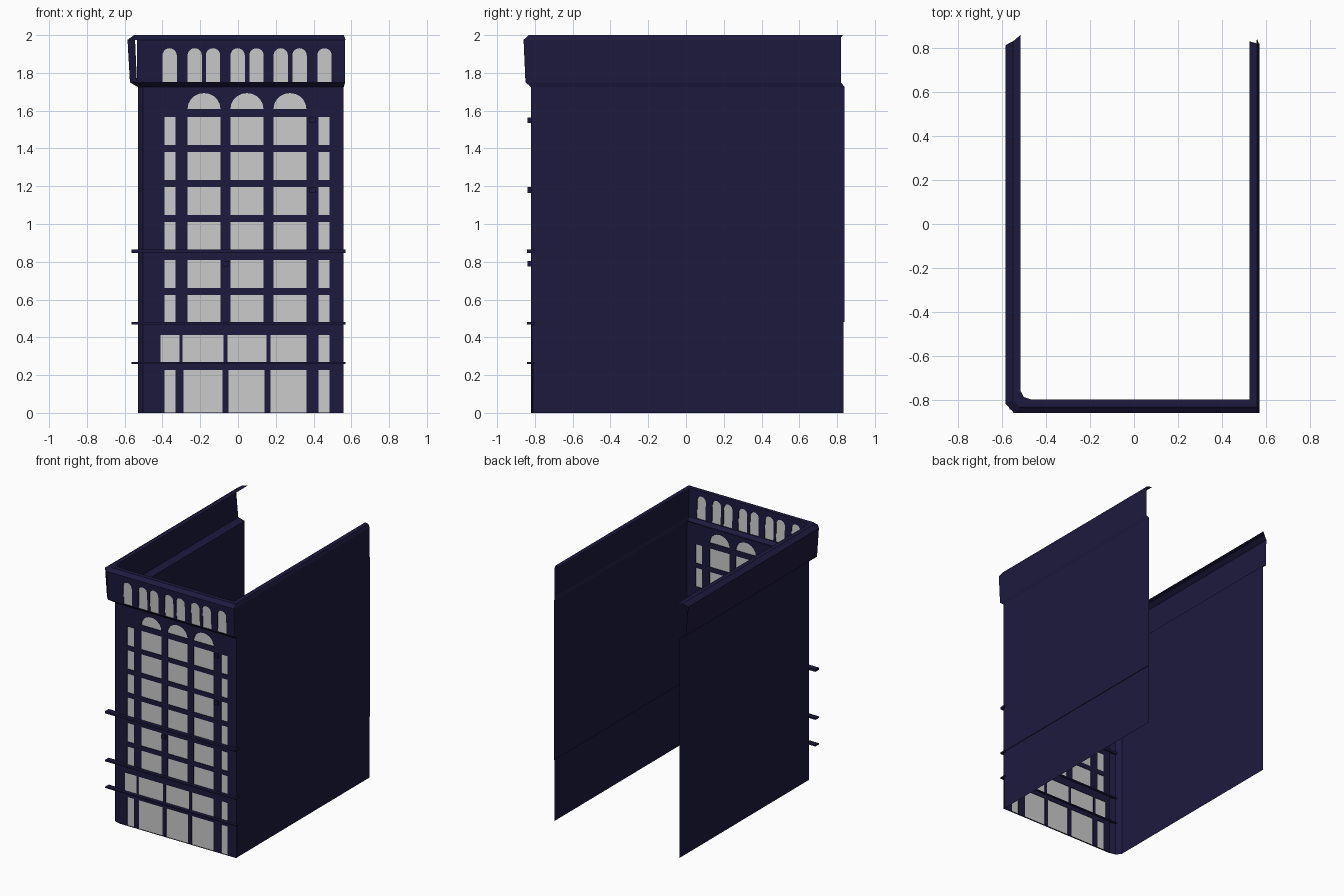
import bpy, bmesh, math

if "Cube" in bpy.data.objects:
    bpy.data.objects.remove(bpy.data.objects["Cube"])

navy = bpy.data.materials.new("navy_masonry")
navy.diffuse_color = (0.012, 0.010, 0.048, 1)
navy.use_nodes = True
navy.node_tree.nodes["Principled BSDF"].inputs["Base Color"].default_value = navy.diffuse_color


def mesh_object(name, bm, mat=None):
    me = bpy.data.meshes.new(name)
    bm.to_mesh(me)
    bm.free()
    ob = bpy.data.objects.new(name, me)
    bpy.context.collection.objects.link(ob)
    if mat:
        me.materials.append(mat)
    return ob


def box(name, x0, x1, y0, y1, z0, z1):
    bm = bmesh.new()
    bmesh.ops.create_cube(bm, size=1)
    for v in bm.verts:
        v.co = ((x0 + x1) / 2 + v.co.x * (x1 - x0),
                (y0 + y1) / 2 + v.co.y * (y1 - y0),
                (z0 + z1) / 2 + v.co.z * (z1 - z0))
    return mesh_object(name, bm, navy)


def rect(x0, x1, z0, z1):
    return [(x0, z0), (x1, z0), (x1, z1), (x0, z1)]


def arch(x0, x1, z0, spring, rise, n=10):
    c, r = (x0 + x1) / 2, (x1 - x0) / 2
    top = [(c + r * math.cos(math.pi * i / n), spring + rise * math.sin(math.pi * i / n))
           for i in range(n + 1)]
    base = [(x0, z0), (x1, z0)] if spring > z0 else []
    return base + top


def pierced_panel(name, outline, holes, y, z, tilt=0.0):
    """Thin upright wall with window openings, plus the panes filling them."""
    cu = bpy.data.curves.new(name, 'CURVE')
    cu.dimensions = '2D'
    cu.fill_mode = 'BOTH'
    cu.extrude = 0.005
    for pts in [outline] + holes:
        sp = cu.splines.new('POLY')
        sp.points.add(len(pts) - 1)
        for p, (a, b) in zip(sp.points, pts):
            p.co = (a, b - z, 0, 1)
        sp.use_cyclic_u = True
    wall = bpy.data.objects.new(name, cu)
    bpy.context.collection.objects.link(wall)
    cu.materials.append(navy)

    bm = bmesh.new()
    for pts in holes:
        bm.faces.new([bm.verts.new((a, b - z, 0)) for a, b in pts])
    panes = mesh_object(name + "_panes", bm)
    for ob in (wall, panes):
        ob.location = (0, y, z)
        ob.rotation_euler = (math.pi / 2 + tilt, 0, 0)
    bpy.ops.object.select_all(action='DESELECT')
    wall.select_set(True)
    bpy.context.view_layer.objects.active = wall
    bpy.ops.object.convert(target='MESH')


# U-shaped shell: each level runs back-left, rounded corner, front-right, back-right
def level(z, back_l, back_r, left, front, right, cx, cy, bulge):
    mid = ((left + cx) / 2 - bulge, (front + cy) / 2 - bulge)
    return [(left, back_l, z), (left, cy, z), (*mid, z), (cx, front, z),
            (right, front, z), (right, back_r, z)]


levels = [
    level(0.00, 0.835, 0.835, -0.53, -0.82, 0.557, -0.45, -0.77, 0.012),
    level(0.48, 0.835, 0.835, -0.53, -0.82, 0.557, -0.45, -0.77, 0.012),
    level(0.481, 0.84, 0.84, -0.53, -0.82, 0.56, -0.45, -0.77, 0.012),
    level(1.725, 0.84, 0.84, -0.53, -0.82, 0.56, -0.45, -0.77, 0.012),
    level(1.75, 0.82, 0.82, -0.572, -0.85, 0.567, -0.535, -0.81, 0.0),
    level(1.975, 0.81, 0.82, -0.585, -0.86, 0.57, -0.545, -0.815, 0.0),
    level(2.00, 0.83, 0.82, -0.55, -0.832, 0.56, -0.52, -0.80, 0.0),
    level(2.00, 0.86, 0.83, -0.515, -0.797, 0.525, -0.47, -0.76, 0.008),
]
bm = bmesh.new()
grid = [[bm.verts.new(p) for p in lv] for lv in levels]
for k in range(len(grid) - 1):
    for i in range(5):
        if i == 3 and k in (0, 1, 2, 4):   # front is made by the pierced panels
            continue
        bm.faces.new((grid[k][i], grid[k][i + 1], grid[k + 1][i + 1], grid[k + 1][i]))
mesh_object("side_walls_and_cornice", bm, navy)

# Front wall windows
narrow_l, narrow_r = (-0.39, -0.33), (0.426, 0.484)
bays = [(-0.267, -0.093), (-0.04, 0.135), (0.188, 0.362)]
holes = []
for z0 in (0.476, 0.661, 0.862, 1.048, 1.233, 1.418):
    holes += [rect(*c, z0, z0 + 0.148) for c in [narrow_l, *bays, narrow_r]]
holes += [arch(*c, 1.61, 1.61, 0.083) for c in bays]
holes += [rect(*c, 0.266, 0.413) for c in
          [(-0.41, -0.31), (-0.294, -0.077), (-0.056, 0.15), (0.172, 0.362), narrow_r]]
holes += [rect(*c, 0.002, 0.228) for c in
          [narrow_l, (-0.288, -0.082), (-0.05, 0.14), (0.172, 0.362), narrow_r]]
pierced_panel("front_wall", rect(-0.45, 0.559, 0, 1.725), holes, -0.815, 0)

# Arched attic windows in the leaning cornice band
attic = [arch(x, x + 0.076, 1.753, 1.893, 0.038) for x in
         (-0.40, -0.267, -0.17, -0.04, 0.06, 0.188, 0.288, 0.42)]
pierced_panel("attic_band", rect(-0.536, 0.567, 1.75, 1.975), attic, -0.845, 1.75,
              math.atan(0.01 / 0.225))

# String course ledges
for n, (z, h) in enumerate([(0.265, 0.010), (0.475, 0.012), (0.855, 0.018)]):
    box(f"ledge_{n}", -0.565, 0.57, -0.843, -0.80, z - h / 2, z + h / 2)

# Small wall blocks on the piers
for n, (x, z) in enumerate([(-0.066, 0.79), (0.394, 1.18), (0.394, 1.55)]):
    box(f"pier_block_{n}", x - 0.015, x + 0.015, -0.838, -0.815, z - 0.015, z + 0.015)
